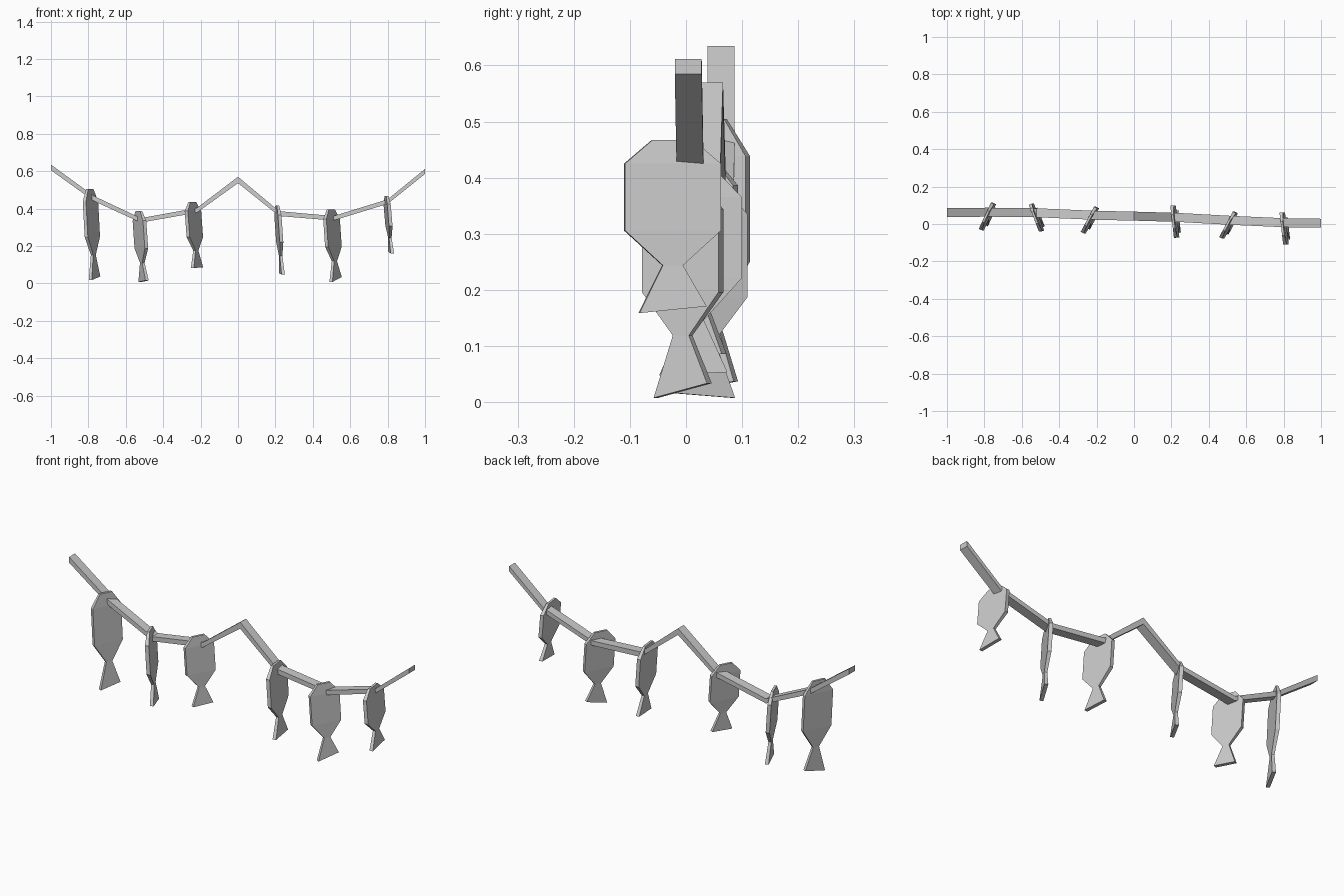
import bpy, bmesh
from math import radians, sin, cos
from mathutils import Vector

cube = bpy.data.objects.get("Cube")
if cube:
    bpy.data.objects.remove(cube)

grey = bpy.data.materials.new("plain grey")
grey.use_nodes = True
grey.diffuse_color = (0.6, 0.6, 0.6, 1)
grey.node_tree.nodes["Principled BSDF"].inputs["Base Color"].default_value = (0.6, 0.6, 0.6, 1)


def loft(name, sections):
    """Skin a row of four-cornered sections and cap both ends."""
    bm = bmesh.new()
    rings = [[bm.verts.new(p) for p in s] for s in sections]
    for a, b in zip(rings, rings[1:]):
        for i in range(4):
            j = (i + 1) % 4
            bm.faces.new((a[i], a[j], b[j], b[i]))
    bm.faces.new(rings[0])
    bm.faces.new(rings[-1])
    bmesh.ops.recalc_face_normals(bm, faces=bm.faces)
    mesh = bpy.data.meshes.new(name)
    bm.to_mesh(mesh)
    bm.free()
    mesh.materials.append(grey)
    obj = bpy.data.objects.new(name, mesh)
    bpy.context.collection.objects.link(obj)
    return obj


# Sagging pole line: x, y, top z, vertical thickness at each knot
knots = [(-1, .062, .635, .03), (-.77, .063, .467, .027), (-.52, .06, .349, .024),
         (-.22, .047, .403, .025), (0, .042, .57, .034), (.22, .036, .386, .026),
         (.51, .02, .36, .024), (.8, .007, .449, .024), (1, .004, .612, .027)]
half = .024
loft("hanging_line", [[(x, y - half, z - t), (x, y + half, z - t),
                       (x, y + half, z), (x, y - half, z)] for x, y, z, t in knots])

# Fish outline: fraction of length, half width (1 = body), half thickness
outline = [(0, .43, .006), (.135, 1, .0095), (.52, 1, .0095), (.72, .21, .007), (.975, .7, .009)]


def fish(name, x, y, top, length, width, yaw, tail_tilt):
    a = radians(yaw)
    across = Vector((sin(a), cos(a), 0))
    normal = Vector((cos(a), -sin(a), 0))
    sections = []
    for f, w, t in outline:
        # the body leans gently sideways as it hangs
        centre = Vector((x + .026 * (f - .4), y, top - f * length))
        side = across * w * width
        if f > .9:
            side.z = tail_tilt
        n = normal * t
        sections.append([centre - side - n, centre + side - n,
                         centre + side + n, centre - side + n])
    loft(name, sections)


# x, y, top z, length, half width, yaw, tail tilt
catch = [(-.782, .04, .505, .49, .077, 25, .01),
         (-.52, .034, .387, .385, .077, -21, -.004),
         (-.234, .021, .435, .36, .076, 28, .002),
         (.22, .013, .416, .375, .086, -6.5, .003),
         (.507, -.006, .396, .385, .077, 28, .013),
         (.804, -.024, .467, .31, .086, -6.5, .006)]
for i, c in enumerate(catch, 1):
    fish(f"hanging_fish_{i}", *c)
